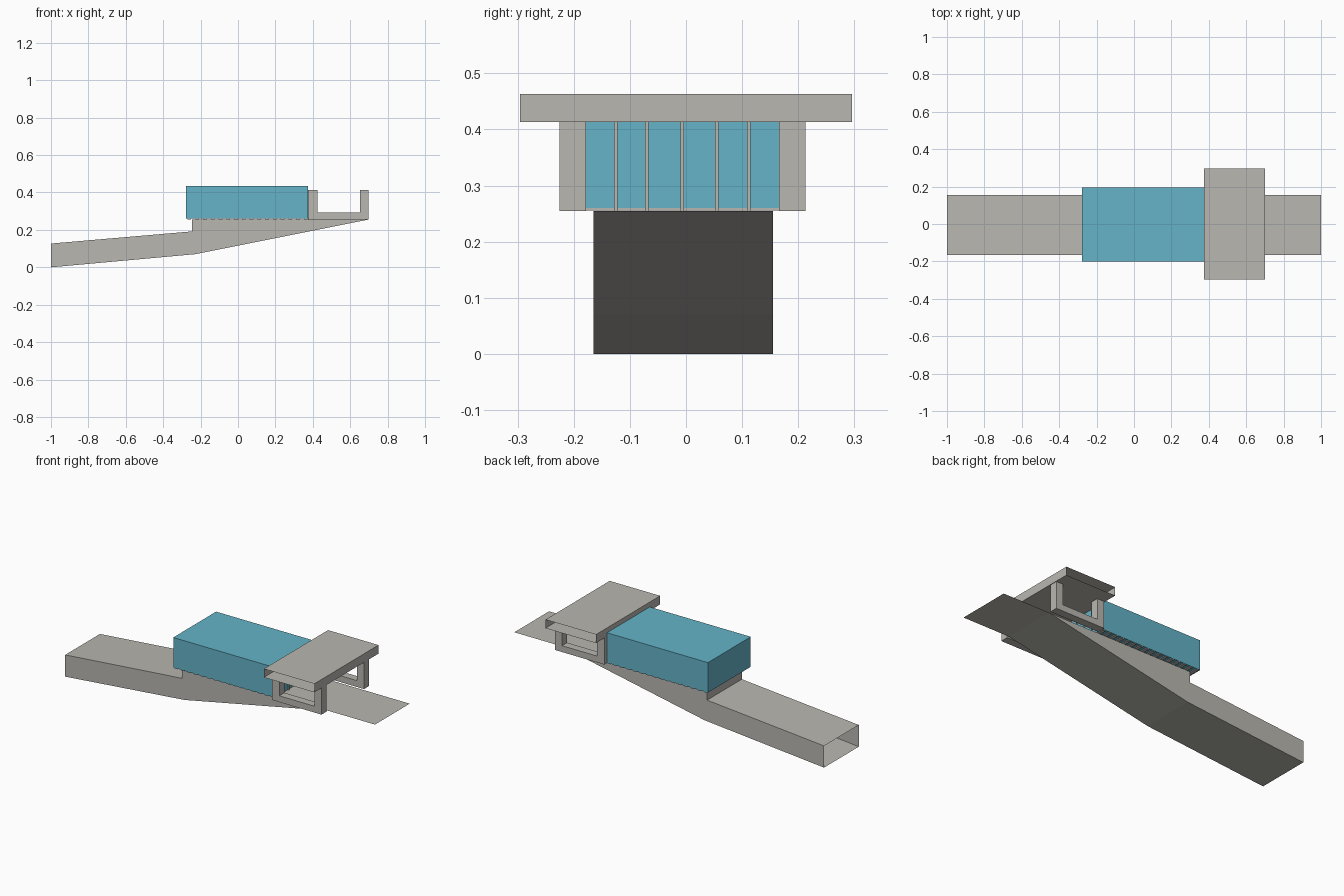
import bpy, bmesh

if "Cube" in bpy.data.objects:
    bpy.data.objects.remove(bpy.data.objects["Cube"])


def material(name, col):
    m = bpy.data.materials.new(name)
    m.diffuse_color = (*col, 1)
    m.use_nodes = True
    m.node_tree.nodes["Principled BSDF"].inputs["Base Color"].default_value = m.diffuse_color
    return m


GREY = material("warm grey", (0.49, 0.475, 0.44))
BLUE = material("light blue", (0.128, 0.456, 0.578))


def finish(bm, name, mat):
    bmesh.ops.recalc_face_normals(bm, faces=bm.faces)
    me = bpy.data.meshes.new(name)
    bm.to_mesh(me)
    bm.free()
    me.materials.append(mat)
    ob = bpy.data.objects.new(name, me)
    bpy.context.collection.objects.link(ob)
    return ob


def prism(name, profile, y0, y1, mat, caps=True, skip=()):
    """Extrude an x-z profile along y; skip = profile edges left open."""
    bm = bmesh.new()
    a = [bm.verts.new((x, y0, z)) for x, z in profile]
    b = [bm.verts.new((x, y1, z)) for x, z in profile]
    n = len(profile)
    for i in range(n):
        if i not in skip:
            j = (i + 1) % n
            bm.faces.new((a[i], a[j], b[j], b[i]))
    if caps:
        bm.faces.new(a)
        bm.faces.new(b[::-1])
    return finish(bm, name, mat)


def box(name, x0, x1, y0, y1, z0, z1, mat, caps=True):
    return prism(name, [(x0, z0), (x1, z0), (x1, z1), (x0, z1)], y0, y1, mat, caps)


Y0, Y1 = -0.165, 0.155
# hollow sloping base, open at its low end (last profile edge)
prism("sloping_base",
      [(-1, 0), (-0.23, 0.07), (0.697, 0.255), (-0.245, 0.255),
       (-0.245, 0.192), (-1, 0.127)], Y0, Y1, GREY, skip=(5,))

# thin flat deck sticking out at the far end
bm = bmesh.new()
bm.faces.new([bm.verts.new(p) for p in
              ((0.697, Y0, 0.255), (1, Y0, 0.255), (1, Y1, 0.255), (0.697, Y1, 0.255))])
finish(bm, "deck_sheet", GREY)

# blue hall
box("blue_hall", -0.278, 0.375, -0.2, 0.195, 0.26, 0.435, BLUE)

# narrow slats under the hall
for i in range(16):
    x = -0.27 + i * 0.0415
    box("floor_slat", x, x + 0.02, -0.198, 0.193, 0.2555, 0.26, GREY)

# thin upright bars on the end wall of the hall
for y in (-0.125, -0.07, -0.007, 0.055, 0.112):
    box("window_bar", 0.375, 0.38, y - 0.003, y + 0.003, 0.255, 0.413, GREY)

# U-shaped side frames of the porch
U = [(0.378, 0.255), (0.697, 0.255), (0.697, 0.413), (0.652, 0.413),
     (0.652, 0.292), (0.424, 0.292), (0.424, 0.413), (0.378, 0.413)]
for y in (-0.225, 0.166):
    prism("porch_frame", U, y, y + 0.047, GREY)

# hollow roof, open at both y ends
box("porch_roof", 0.374, 0.7, -0.296, 0.296, 0.413, 0.463, GREY, caps=False)
